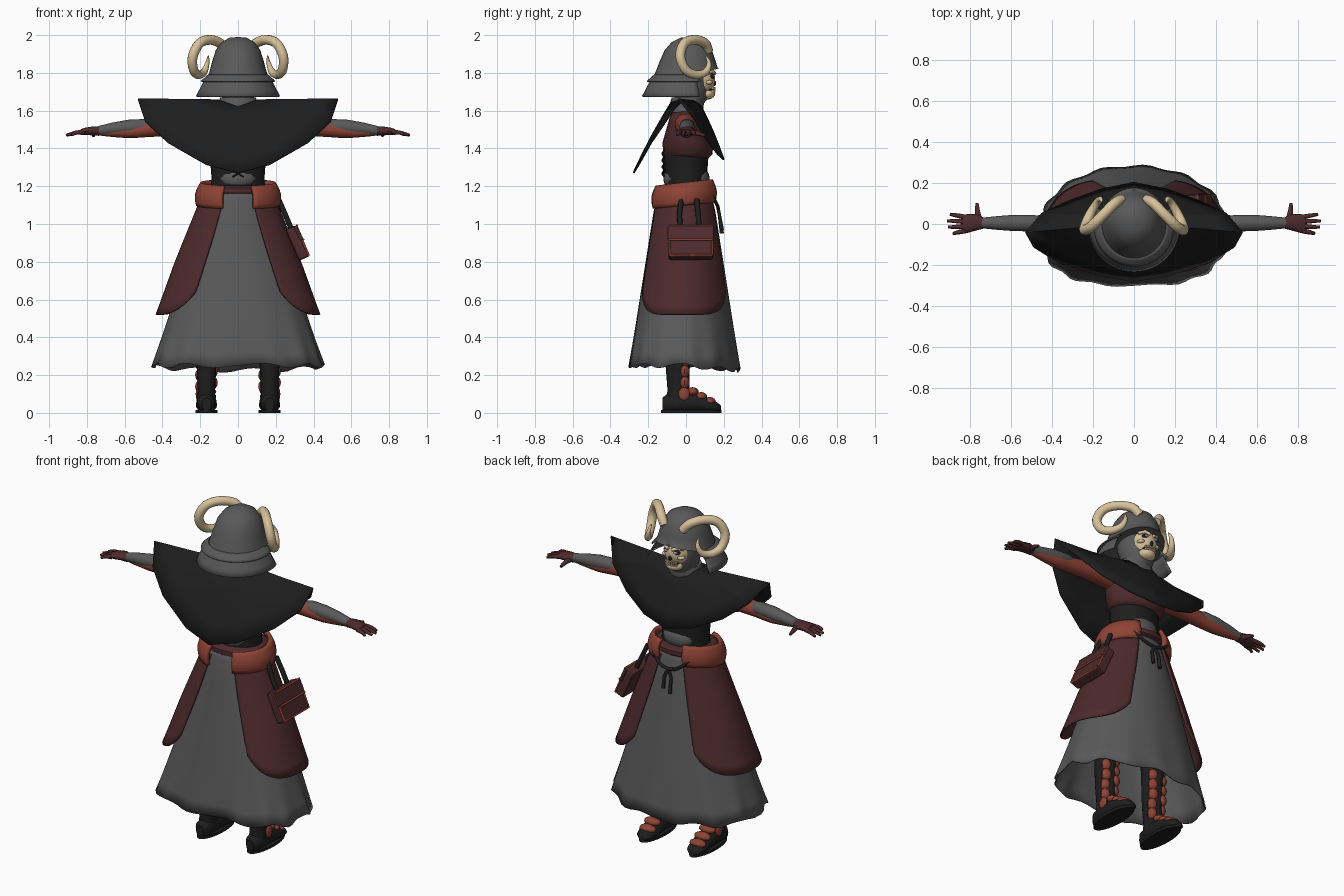
import bpy, math
from math import sin, cos, pi, radians
from mathutils import Vector

if "Cube" in bpy.data.objects:
    bpy.data.objects.remove(bpy.data.objects["Cube"])

def material(name, r, g, b):
    m = bpy.data.materials.new(name)
    m.diffuse_color = (r, g, b, 1)
    m.use_nodes = True
    m.node_tree.nodes["Principled BSDF"].inputs["Base Color"].default_value = m.diffuse_color
    return m

GREY = material("dark_grey", .10, .10, .10)
BLACK = material("black", .013, .013, .013)
MAROON = material("maroon", .075, .023, .025)
RUST = material("rust", .27, .056, .035)
BONE = material("bone", .68, .53, .32)
PURPLE = material("purple", .45, .3, .65)

def make(name, verts, faces, mat, angle=40, thick=0):
    me = bpy.data.meshes.new(name)
    me.from_pydata([tuple(v) for v in verts], [], faces)
    me.materials.append(mat)
    ob = bpy.data.objects.new(name, me)
    bpy.context.collection.objects.link(ob)
    bpy.ops.object.select_all(action='DESELECT')
    ob.select_set(True)
    bpy.context.view_layer.objects.active = ob
    bpy.ops.object.shade_smooth_by_angle(angle=radians(angle))
    if thick:
        m = ob.modifiers.new("thickness", 'SOLIDIFY')
        m.thickness, m.offset = thick, 0
    return ob

def grid(name, fn, nu, nv, mat, closed=False, caps=False, angle=40, thick=0):
    """Surface fn(u, v) over the unit square; closed joins it around u."""
    cols = nu if closed else nu + 1
    verts = [fn(i / nu, j / nv) for j in range(nv + 1) for i in range(cols)]
    faces = [(j*cols + i, j*cols + (i+1) % cols, (j+1)*cols + (i+1) % cols, (j+1)*cols + i)
             for j in range(nv) for i in range(nu)]
    if caps:
        faces += [tuple(range(cols))[::-1], tuple(nv*cols + i for i in range(cols))]
    return make(name, verts, faces, mat, angle, thick)

def loft(name, rings, mat, axis='z', n=20, caps=True, angle=45, thick=0):
    """Elliptical rings (x, y, z, ra, rb) stacked along an axis."""
    def fn(u, v):
        x, y, z, a, b = rings[round(v * (len(rings) - 1))]
        p, q = a * cos(2*pi*u), b * sin(2*pi*u)
        return {'z': (x+p, y+q, z), 'y': (x-p, y, z+q), 'x': (x, y+p, z+q)}[axis]
    return grid(name, fn, n, len(rings) - 1, mat, True, caps, angle, thick)

def tube(name, pts, radii, mat, n=10, sub=1):
    """Round tube through pts (Catmull-Rom when sub > 1)."""
    P = [Vector(p) for p in pts]
    path, rad = [], []
    for i in range(len(P) - 1):
        a, b, c, d = P[max(i-1, 0)], P[i], P[i+1], P[min(i+2, len(P)-1)]
        for k in range(sub):
            t = k / sub
            path.append(.5 * (2*b + (c-a)*t + (2*a-5*b+4*c-d)*t*t + (3*b-a-3*c+d)*t**3))
            rad.append(radii[i]*(1-t) + radii[i+1]*t)
    path.append(P[-1]); rad.append(radii[-1])
    nrm, frames = Vector((.31, .52, .79)), []
    for i in range(len(path)):
        t = (path[min(i+1, len(path)-1)] - path[max(i-1, 0)]).normalized()
        nrm = (nrm - t * nrm.dot(t)).normalized()
        frames.append((nrm.copy(), t.cross(nrm)))
    def fn(u, v):
        k = round(v * (len(path) - 1))
        return path[k] + rad[k] * (cos(2*pi*u)*frames[k][0] + sin(2*pi*u)*frames[k][1])
    return grid(name, fn, n, len(path) - 1, mat, True, True, 50)

def ball(name, c, r, mat, n=16):
    return loft(name, [(c[0], c[1], c[2] - r[2]*cos(pi*k/10), r[0]*max(sin(pi*k/10), .02),
                        r[1]*max(sin(pi*k/10), .02)) for k in range(11)], mat, n=n)

def box(name, c, size, mat, tilt=0, bevel=.008):
    bpy.ops.mesh.primitive_cube_add(size=1, location=c, rotation=(0, tilt, 0))
    ob = bpy.context.object
    ob.name, ob.scale = name, size
    bpy.ops.object.transform_apply(location=False, rotation=False)
    ob.data.materials.append(mat)
    m = ob.modifiers.new("bevel", 'BEVEL')
    m.width, m.segments = bevel, 2

def interp(x, table):
    for (a, p), (b, q) in zip(table, table[1:]):
        if x <= b:
            return p + (q - p) * max(0, x - a) / (b - a)
    return table[-1][1]

def spow(x, e):
    return math.copysign(abs(x)**e, x)

# Skirt, oval in front and squarer at the back towards the hem
def skirt_point(t, z, off=0.0):
    f = (1.2 - z) / .95
    rx = interp(z, [(.25, .45), (.54, .355), (.8, .28), (1.1, .18), (1.2, .15)]) + off
    ry = interp(z, [(.25, .29), (1.1, .155), (1.2, .125)]) + off * .3
    e = 1 - f * (.02 if sin(t) > 0 else .3)
    return [rx * spow(cos(t), e), -.008 + ry * spow(sin(t), e), z]

def skirt(u, v):
    t = 2*pi*u
    p = skirt_point(t, 1.2 - .95*v)
    w = 1 + .02 * v**6 * sin(14*t)
    return (p[0]*w, p[1]*w, p[2] + v**6 * (.012*cos(9*t) - .025*max(0, sin(t))))
grid("skirt", skirt, 72, 14, GREY, True, angle=50, thick=.006)

# Side panels and rolled hip guards
for s in (1, -1):
    def panel(u, v):
        a = 2*u - 1
        zb = .52 + .12 * abs(a)**5
        x, y, z = skirt_point(radians(67 - 7*v) * a, 1.14 + (zb - 1.14)*v, .025 + .045*v)
        return (s*x, y, z)
    grid("side_panel", panel, 28, 12, MAROON, angle=50, thick=.01)
    def hip(u, v):
        a = radians(68) * (2*u - 1)
        o = .015 * sin(pi*v)
        return (s*(.212 - .022*v + o)*cos(a), -.01 + (.168 - .015*v + o)*sin(a),
                1.1 + .115*v + .018*sin(a))
    grid("hip_guard", hip, 20, 6, RUST, angle=60, thick=.022)

# Waist belt and front cord
loft("belt", [(0, 0, 1.155, .17, .14), (0, 0, 1.165, .185, .155), (0, 0, 1.19, .185, .155),
              (0, 0, 1.205, .165, .13)], MAROON)
tube("cord_loop", [(-.12, .14, 1.15), (-.06, .165, 1.10), (0, .17, 1.085), (.06, .165, 1.10),
                   (.12, .14, 1.15)], [.009]*5, BLACK, 8, 4)
for x, z in ((-.025, .95), (.02, .97)):
    tube("cord_end", [(0, .17, 1.085), (x, .178, 1.04), (x, .19, z)], [.009, .009, .011], BLACK, 8)

# Torso
loft("waist", [(0, 0, 1.15, .15, .115), (0, 0, 1.24, .14, .11), (0, 0, 1.37, .15, .12)], BLACK)
loft("chest", [(0, .01, 1.35, .14, .11), (0, .01, 1.37, .165, .13), (0, .01, 1.43, .18, .135),
               (0, 0, 1.5, .19, .105), (0, -.01, 1.57, .17, .075), (0, 0, 1.61, .09, .06)], MAROON)
for y in (.065, -.06):
    ball("belly_plate", (0, y, 1.24), (.1, .06, .065), GREY)
for k in range(4):
    for s in (1, -1):
        tube("back_lace", [(-s*.03, -.115, 1.25+.035*k), (0, -.122 - .004*s, 1.267+.035*k),
                           (s*.03, -.115, 1.285+.035*k)], [.005]*3, BLACK, 6)

# Cape: faceted poncho from neck to a swept hem, half outline mirrored
half = [(0, .2, 1.34), (.16, .168, 1.37), (.32, .11, 1.445), (.45, .05, 1.55), (.53, -.04, 1.66),
        (.49, -.11, 1.54), (.37, -.185, 1.43), (.17, -.25, 1.315), (0, -.278, 1.27)]
hem = half + [(-x, y, z) for x, y, z in half[-2:0:-1]]
def cape(u, v):
    x, y, z = hem[round(u*16) % 16]
    t = pi/2 - 2*pi*u
    a, b, c = .105*cos(t), -.005 + .085*sin(t), 1.62 + .035*abs(cos(t))
    return (a + (x-a)*v, b + (y-b)*v, c + (z-c)*v + .015*sin(pi*v)*abs(sin(t)))
grid("cape", cape, 16, 4, BLACK, True, angle=12, thick=.01)
loft("collar", [(0, 0, 1.59, .12, .09), (0, .005, 1.64, .105, .09), (0, .01, 1.67, .095, .085)], GREY)

# Head: coif, skull face, jaw and teeth
loft("coif", [(0, .01, 1.62, .07, .07), (0, .03, 1.67, .085, .09), (0, .02, 1.75, .105, .105),
              (0, .01, 1.85, .11, .11)], GREY)
ball("skull", (0, .075, 1.765), (.078, .08, .085), BONE)
ball("jaw", (0, .105, 1.69), (.052, .05, .032), BONE)
ball("mouth", (0, .118, 1.712), (.042, .034, .014), BLACK)
ball("nose_hole", (0, .148, 1.745), (.011, .012, .015), BLACK, 8)
for s in (1, -1):
    ball("eye_socket", (s*.032, .132, 1.782), (.022, .018, .016), BLACK)
    ball("eye", (s*.032, .145, 1.782), (.013, .008, .007), PURPLE)
    ball("cheekbone", (s*.05, .118, 1.75), (.022, .024, .013), BONE)
    tube("brow", [(s*.012, .152, 1.797), (s*.04, .142, 1.808), (s*.066, .115, 1.8)], [.009]*3, BONE, 8)
for i in range(-3, 4):
    for z in (1.719, 1.704):
        box("tooth", (i*.011, .151 - .0012*i*i, z), (.009, .012, .012), BONE, bevel=.002)

# Helmet: dome with raised front rim, open neck-guard tiers
dome_rings = [(.02, 1.99, .002, .002), (.02, 1.986, .045, .05), (.017, 1.962, .088, .094), (.012, 1.92, .118, .125),
              (.008, 1.86, .137, .148), (.004, 1.81, .15, .163), (0, 1.77, .163, .176)]
def dome(u, v):
    y, z, a, b = dome_rings[round(v*6)]
    t = 2*pi*u
    return (a*cos(t), y + b*sin(t), z + .055*max(0, sin(t))*v**6)
grid("helmet_dome", dome, 32, 6, GREY, True, True, 50)
for r0, r1, z0, z1, gap in ((.155, .195, 1.79, 1.755, 26), (.17, .22, 1.77, 1.675, 22)):
    def tier(u, v):
        t = radians(180 - gap + u*(180 + 2*gap))
        r = r0 + (r1 - r0)*v
        return (r*cos(t), -.01 + r*sin(t), z0 + (z1 - z0)*v)
    grid("neck_guard", tier, 32, 3, GREY, angle=40, thick=.007)

for s in (1, -1):
    # Horns
    tube("horn", [(s*x, y, z) for x, y, z in
         ((.06, .12, 1.915), (.095, .10, 1.957), (.15, .045, 1.975), (.205, -.01, 1.955), (.24, -.03, 1.885),
          (.235, .0, 1.815), (.21, .055, 1.79), (.18, .105, 1.805), (.163, .122, 1.85), (.157, .105, 1.89))],
         [.024, .026, .026, .026, .026, .025, .023, .019, .012, .003], BONE, 12, 4)

    # Arms: sleeve showing under the forearm guard
    tube("upper_arm", [(s*.14, 0, 1.52), (s*.24, 0, 1.525), (s*.36, 0, 1.515), (s*.48, 0, 1.502),
                       (s*.58, .004, 1.49), (s*.73, .005, 1.488)], [.06, .06, .05, .042, .036, .02], RUST, 14, 3)
    loft("forearm_guard", [(s*x, .005, z, a, b) for x, z, a, b in
         ((.46, 1.52, .03, .03), (.49, 1.518, .04, .038), (.58, 1.512, .04, .04), (.67, 1.503, .033, .033),
          (.76, 1.491, .024, .022))], GREY, 'x')
    # Gloves
    loft("palm", [(s*x, y, z, a, b) for x, y, z, a, b in
         ((.735, .005, 1.492, .028, .026), (.77, .008, 1.493, .04, .024), (.81, .003, 1.49, .046, .02),
          (.835, 0, 1.486, .042, .015))], MAROON, 'x', 14)
    for y, x in ((.033, .895), (.011, .91), (-.011, .905), (-.033, .88)):
        tube("finger", [(s*.82, y, 1.487), (s*.86, y*1.25, 1.483), (s*x, y*1.4, 1.47)],
             [.013, .011, .007], MAROON, 8, 2)
    tube("thumb", [(s*.755, .02, 1.487), (s*.762, .06, 1.48), (s*.765, .1, 1.468)], [.018, .013, .008], MAROON, 8, 2)

    # Legs and boots
    c = s*.167
    loft("leg", [(c, -.045, .04, .048, .065), (c, -.04, .12, .046, .058), (c, -.045, .25, .052, .063),
                 (c, -.04, .45, .062, .07), (s*.12, -.02, 1.1, .08, .09)], BLACK)
    loft("boot_foot", [(c, -.125, .045, .025, .035), (c, -.10, .05, .045, .05), (c, -.02, .06, .05, .06),
         (c, .05, .055, .054, .052), (c, .12, .04, .056, .038), (c, .165, .03, .044, .026),
         (c, .185, .024, .02, .014)], BLACK, 'y')
    loft("boot_sole", [(c, .028, 0, .058, .16), (c, .028, .016, .058, .16)], BLACK, n=28)
    for k in range(6):
        for d in (-1, 1):
            ball("shin_plate", (c + d*.03, -.008 + .008*(k > 1), .15 + k*.06 + d*.01), (.03, .027, .036), RUST, 8)
    for k in range(3):
        ball("foot_plate", (c, .035 + k*.045, .112 - k*.026), (.052, .032, .024), RUST, 12)
    ball("ankle_plate", (s*.212, -.01, .1), (.012, .03, .035), RUST, 12)

# Pouch on one hip, tilted with the skirt, with trim and straps
T = radians(-24)
def at(dx, y, dz):
    return (.315 + dx*cos(T) + dz*sin(T), .025 + y, .9 - dx*sin(T) + dz*cos(T))
box("pouch", at(0, 0, 0), (.06, .235, .18), MAROON, T, .012)
box("pouch_flap", at(.026, 0, .045), (.022, .245, .085), MAROON, T)
for name, dz, dx in (("flap_trim", .004, .036), ("top_trim", .085, .034), ("base_trim", -.083, .026)):
    tube(name, [at(dx, -.115, dz), at(dx, 0, dz), at(dx, .115, dz)], [.006]*3, RUST, 8)
for y in (-.114, .114):
    tube("side_trim", [at(.027, y, -.083), at(.03, y, .085)], [.006]*2, RUST, 8)
for y in (-.055, .045):
    tube("pouch_strap", [(.215, .02 + y*.8, 1.13), (.25, .02 + y, 1.05), at(0, y, .08)], [.014]*3, BLACK, 8)
